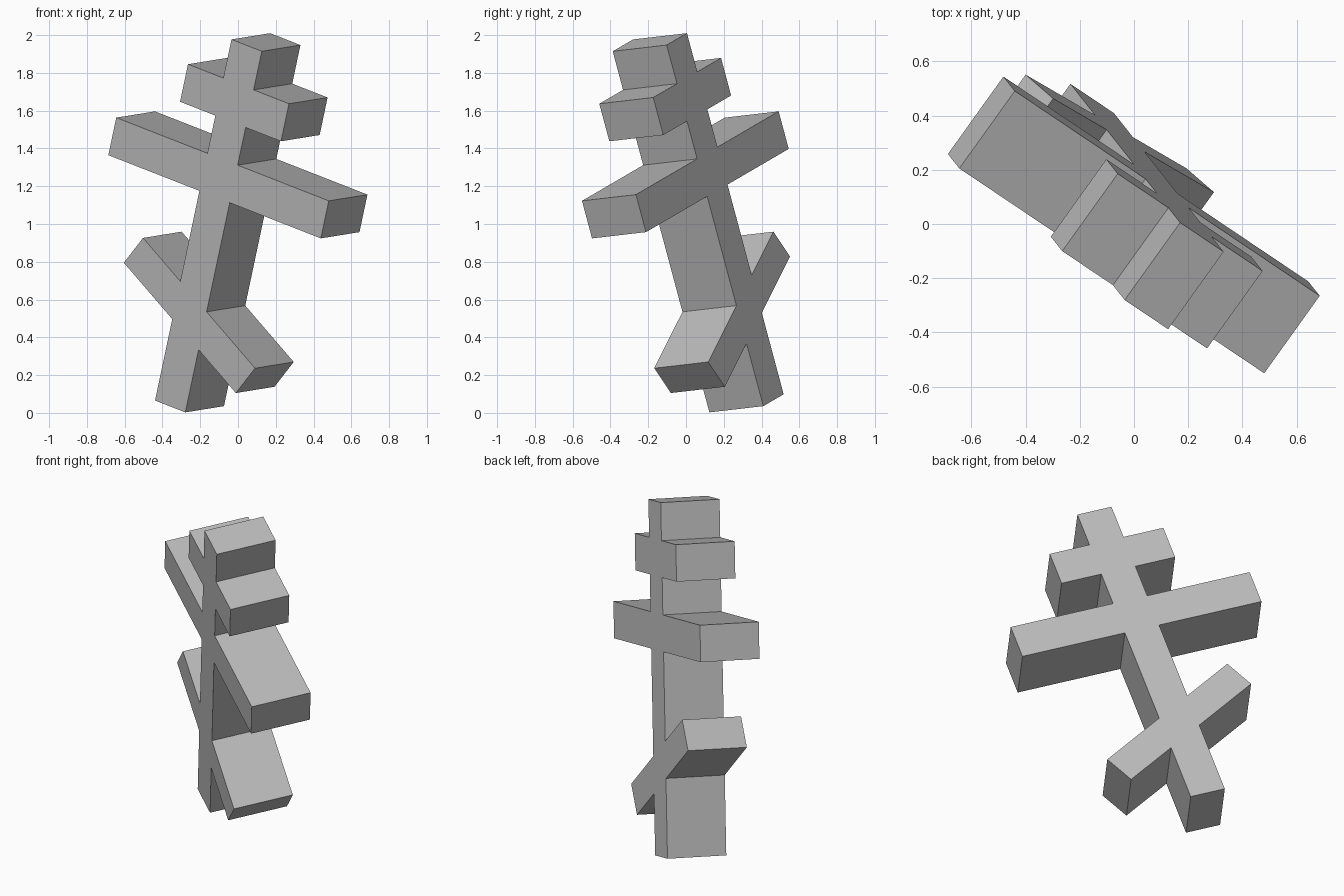
import bpy
from math import radians
from mathutils import Matrix, Vector

if "Cube" in bpy.data.objects:
    bpy.data.objects.remove(bpy.data.objects["Cube"])

DEPTH = 0.353

grey = bpy.data.materials.new("plain_grey")
grey.use_nodes = True
grey.diffuse_color = (0.5, 0.5, 0.5, 1)
grey.node_tree.nodes["Principled BSDF"].inputs["Base Color"].default_value = (0.5, 0.5, 0.5, 1)


def beam(name, width, height, centre_z, tilt=0):
    """Box lying in the upright plane of the cross, turned by tilt degrees."""
    bpy.ops.mesh.primitive_cube_add(size=1)
    ob = bpy.context.object
    ob.name = name
    ob.data.transform(Matrix.Translation((0, 0, centre_z))
                      @ Matrix.Rotation(radians(tilt), 4, "Y")
                      @ Matrix.Diagonal((width, DEPTH, height, 1)))
    ob.data.materials.append(grey)
    return ob


# Upright post and its three crossbars, the lowest one slanted
cross = beam("cross", 0.203, 2.02, 0.906)
bars = [
    beam("upper_bar", 0.677, 0.21, 1.595),
    beam("main_bar", 1.425, 0.21, 1.174),
    beam("slanted_bar", 0.973, 0.188, 0.405, 27.3),
]

# Weld the bars into one solid
for bar in bars:
    weld = cross.modifiers.new(bar.name, "BOOLEAN")
    weld.operation = "UNION"
    weld.solver = "EXACT"
    weld.object = bar
    bpy.context.view_layer.objects.active = cross
    bpy.ops.object.modifier_apply(modifier=weld.name)
    bpy.data.objects.remove(bar)

# Lean and turn the whole cross
across = Vector((0.789, -0.530, -0.309)).normalized()
back = Vector((0.581, 0.807, 0.093)).normalized()
up = across.cross(back).normalized()
back = up.cross(across)
turn = Matrix((across, back, up)).transposed().to_4x4()
cross.matrix_world = Matrix.Translation((-0.236, 0.294, 0.149)) @ turn
